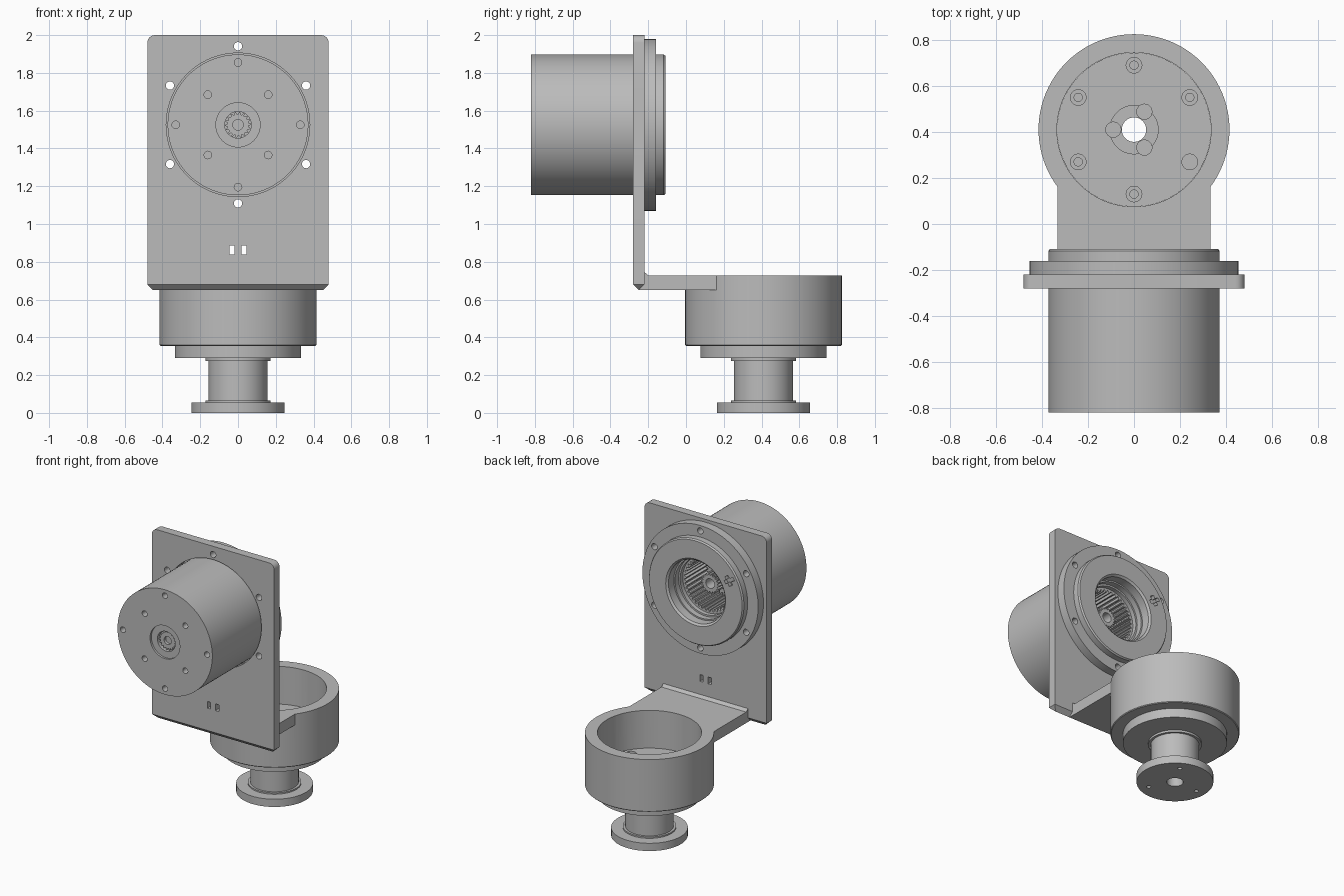
import bpy, bmesh, math
from math import sin, cos, pi, radians

if "Cube" in bpy.data.objects:
    bpy.data.objects.remove(bpy.data.objects["Cube"])

CZ, CY = 1.525, 0.41          # motor axis height, output stage axis depth
SEG = 96

grey = bpy.data.materials.new("machined_grey")
grey.diffuse_color = (0.5, 0.5, 0.5, 1)
grey.use_nodes = True
grey.node_tree.nodes["Principled BSDF"].inputs["Base Color"].default_value = grey.diffuse_color


def finish(bm, name):
    bmesh.ops.recalc_face_normals(bm, faces=bm.faces)
    me = bpy.data.meshes.new(name)
    bm.to_mesh(me)
    bm.free()
    ob = bpy.data.objects.new(name, me)
    bpy.context.collection.objects.link(ob)
    me.materials.append(grey)
    return ob


def place(axis, r, a, h):
    """Polar point around the motor axis ('y') or the output axis ('z')."""
    if axis == 'y':
        return (r * cos(a), h, CZ + r * sin(a))
    return (r * cos(a), CY + r * sin(a), h)


def lathe(name, axis, profile, seg=SEG):
    """Revolve a closed (radius, height) profile."""
    bm = bmesh.new()
    rings = [[bm.verts.new(place(axis, r, 2 * pi * i / seg, h)) for i in range(seg)]
             if r > 0 else [bm.verts.new(place(axis, 0, 0, h))] * seg for r, h in profile]
    for a, b in zip(rings, rings[1:] + rings[:1]):
        for i in range(seg):
            j = (i + 1) % seg
            vs = list(dict.fromkeys((a[i], a[j], b[j], b[i])))
            if len(vs) > 2:
                bm.faces.new(vs)
    return finish(bm, name)


def gear(name, teeth, tip, root, plain, h0, h1):
    """Toothed ring about the motor axis; the other rim is a plain circle."""
    n = teeth * 4
    bm = bmesh.new()
    loops = []
    for radius, h in ((0, h0), (0, h1), (plain, h1), (plain, h0)):
        loops.append([bm.verts.new(place('y', radius or (tip if i % 4 < 2 else root),
                                         2 * pi * i / n, h)) for i in range(n)])
    for a, b in zip(loops, loops[1:] + loops[:1]):
        for i in range(n):
            j = (i + 1) % n
            bm.faces.new((a[i], a[j], b[j], b[i]))
    return finish(bm, name)


def hull(name, points):
    bm = bmesh.new()
    for p in points:
        bm.verts.new(p)
    bmesh.ops.convex_hull(bm, input=bm.verts)
    bmesh.ops.dissolve_limit(bm, angle_limit=0.005, verts=bm.verts, edges=bm.edges)
    return finish(bm, name)


def box(name, x, y, z):
    return hull(name, [(a, b, c) for a in x for b in y for c in z])


def drill(axis, radius, dist, angle, h0, h1):
    """Cylinder cutter at a polar position."""
    ob = lathe("cutter", axis, [(0, h0), (radius, h0), (radius, h1), (0, h1)], 24)
    dx, dy, dz = place(axis, dist, radians(angle), 0)
    ob.location = (dx, 0, dz - CZ) if axis == 'y' else (dx, dy - CY, 0)
    return ob


def combine(ob, others, op='DIFFERENCE'):
    bpy.context.view_layer.objects.active = ob
    for o in others:
        m = ob.modifiers.new("cut", 'BOOLEAN')
        m.operation, m.solver, m.object = op, 'EXACT', o
        bpy.ops.object.modifier_apply(modifier=m.name)
        bpy.data.objects.remove(o)


SIX = range(30, 390, 60)

# Upright plate: rounded top corners and a pointed lower edge
pts = []
for s in (-1, 1):
    for y in (-0.28, -0.22):
        pts.append((s * 0.48, y, 0.68))
        pts += [(s * (0.44 + 0.04 * cos(t * pi / 12)), y, 1.96 + 0.04 * sin(t * pi / 12))
                for t in range(7)]
    pts.append((s * 0.45, -0.25, 0.65))
plate = hull("upright_plate", pts)
combine(plate, [lathe("cutter", 'y', [(0, -0.3), (0.38, -0.3), (0.38, -0.2), (0, -0.2)])]
        + [drill('y', 0.022, 0.416, a, -0.3, -0.2) for a in SIX]
        + [box("cutter", (s * 0.032 - 0.013, s * 0.032 + 0.013), (-0.3, -0.2), (0.838, 0.886))
           for s in (-1, 1)])

# Mounting flange behind the plate
flange = lathe("motor_flange", 'y', [(0.36, -0.22), (0.455, -0.22), (0.455, -0.16), (0.36, -0.16)])
combine(flange, [drill('y', 0.022, 0.416, a, -0.24, -0.14) for a in SIX])

# Motor housing with open rear bore and recessed front boss
motor = lathe("motor_housing", 'y', [
    (0, -0.77), (0.07, -0.77), (0.07, -0.805), (0.117, -0.805), (0.117, -0.82), (0.3725, -0.82),
    (0.3725, -0.118), (0.365, -0.108), (0.235, -0.108), (0.222, -0.12), (0.222, -0.18),
    (0.212, -0.18), (0.212, -0.22), (0.2, -0.22), (0.2, -0.5), (0, -0.5)])
combine(motor, [drill('y', 0.02, 0.33 if a % 90 == 0 else 0.226, a, -0.85, -0.77)
                for a in range(0, 360, 45)])
# Small wiring notch in the rear lip
notch = [box("cutter", (0.265, 0.345), (-0.135, -0.09), (CZ - 0.012, CZ + 0.012)),
         box("cutter", (0.285, 0.315), (-0.135, -0.09), (CZ - 0.035, CZ + 0.035))]
for n in notch:
    for v in n.data.vertices:
        x, z, a = v.co.x, v.co.z - CZ, radians(150)
        v.co.x, v.co.z = x * cos(a) - z * sin(a), CZ + x * sin(a) + z * cos(a)
combine(motor, notch)

# Gears inside the motor
gear("ring_gear", 40, 0.172, 0.188, 0.203, -0.49, -0.25)
gear("sun_gear", 18, 0.07, 0.058, 0.034, -0.52, -0.27)
gear("front_gear", 18, 0.068, 0.056, 0.028, -0.79, -0.765)

# Cup bracket: arm joined to an open ring
cup = lathe("cup_bracket", 'z', [(0, 0.355), (0.41, 0.355), (0.415, 0.36), (0.415, 0.728), (0, 0.728)])
combine(cup, [box("arm", (-0.333, 0.333), (-0.25, CY), (0.65, 0.728))], 'UNION')
combine(cup, [lathe("cutter", 'z', [(0, 0.3), (0.335, 0.3), (0.335, 0.8), (0, 0.8)])])
hull("arm_fillet", [(x, y, z) for x in (-0.333, 0.333)
                    for y, z in ((-0.225, 0.72), (-0.225, 0.75), (-0.198, 0.72), (-0.2, 0.728))])

# Output stage: floor disk, neck and foot flange
output = lathe("output_stage", 'z', [
    (0.053, 0), (0.247, 0), (0.247, 0.055), (0.172, 0.055), (0.172, 0.065), (0.156, 0.065),
    (0.156, 0.275), (0.172, 0.275), (0.172, 0.29), (0.3345, 0.29), (0.3345, 0.46),
    (0.105, 0.46), (0.105, 0.42), (0.053, 0.42)])
combine(output, [drill('z', 0.034, 0.28, a, 0.435, 0.5) for a in SIX]
        + [drill('z', 0.018, 0.28, a, 0.4, 0.5) for a in SIX]
        + [drill('z', 0.033, 0.09, a, 0.39, 0.5) for a in (60, 180, 300)]
        + [drill('z', 0.014, 0.18, a, -0.05, 0.04) for a in (60, 180, 300)]
        + [drill('z', 0.028, 0.29, 120, 0.25, 0.34)])

# Smooth the round surfaces, keep edges sharp
bpy.ops.object.select_all(action='DESELECT')
for ob in bpy.context.collection.objects:
    ob.select_set(True)
    bpy.context.view_layer.objects.active = ob
bpy.ops.object.shade_smooth_by_angle(angle=radians(25))
